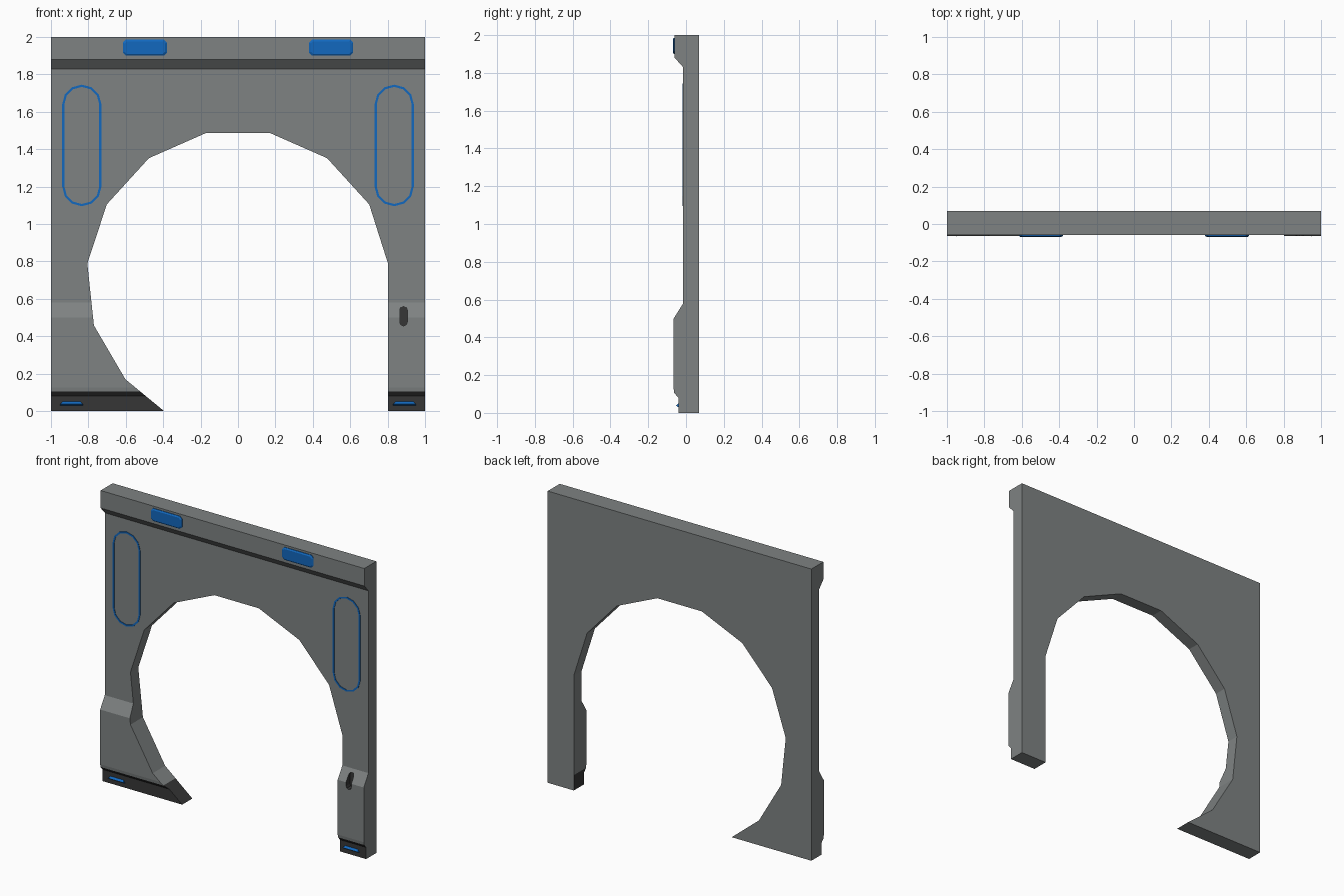
import bpy, bmesh, math

if "Cube" in bpy.data.objects:
    bpy.data.objects.remove(bpy.data.objects["Cube"])


def material(name, rgb):
    m = bpy.data.materials.new(name)
    m.diffuse_color = (*rgb, 1)
    m.use_nodes = True
    m.node_tree.nodes["Principled BSDF"].inputs["Base Color"].default_value = m.diffuse_color
    return m


GREY = material("wall grey", (0.21, 0.225, 0.225))
DARK = material("dark trim", (0.037, 0.037, 0.037))
BLUE = material("light blue", (0.006, 0.14, 0.52))


def make(name, bm, mats, index=0):
    bmesh.ops.recalc_face_normals(bm, faces=bm.faces)
    me = bpy.data.meshes.new(name)
    bm.to_mesh(me)
    bm.free()
    for m in mats:
        me.materials.append(m)
    for p in me.polygons:
        p.material_index = index
    ob = bpy.data.objects.new(name, me)
    bpy.context.collection.objects.link(ob)
    return ob


def loft(rings, closed=False):
    """Skin equal-length point loops; cap the ends, or join them when closed."""
    bm = bmesh.new()
    vs = [[bm.verts.new(p) for p in r] for r in rings]
    n = len(rings[0])
    pairs = list(zip(vs, vs[1:])) + ([(vs[-1], vs[0])] if closed else [])
    for a, b in pairs:
        for i in range(n):
            j = (i + 1) % n
            bm.faces.new((a[i], a[j], b[j], b[i]))
    if not closed:
        bm.faces.new(vs[0])
        bm.faces.new(vs[-1])
    return bm


def stadium(cx, cz, r, half, y, seg=6):
    """Upright rounded slot outline in the XZ plane."""
    pts = []
    for end in (0, 1):
        for k in range(seg + 1):
            a = math.pi * (end + k / seg)
            pts.append((cx + r * math.cos(a), y,
                        cz + (half if end == 0 else -half) + r * math.sin(a)))
    return pts


def chamfered(cx, cz, w, h, c, y):
    """Rectangle with cut corners in the XZ plane (half sizes w, h)."""
    q = [(w, h - c), (w - c, h), (c - w, h), (-w, h - c),
         (-w, c - h), (c - w, -h), (w - c, -h), (w, c - h)]
    return [(cx + x, y, cz + z) for x, z in q]


# Wall: side profile extruded across x
profile = [(0.07, 0), (0.07, 2), (-0.06, 2), (-0.06, 1.88), (-0.015, 1.83),
           (-0.015, 0.58), (-0.065, 0.50), (-0.065, 0.125), (-0.062, 0.105),
           (-0.04, 0.08), (-0.04, 0)]
wall = make("wall_panel", loft([[(x, y, z) for y, z in profile] for x in (-1, 1)]),
            [GREY, DARK])

# Cutters: broken 15-sided opening, and the dark slot in the right leg
arch = []
for k in range(10):
    a = math.radians(6 + 24 * k)
    arch.append((min(0.81 * math.cos(a), 0.802), 0.7 + 0.8 * math.sin(a) + 0.005))
arch += [(-0.347, -0.04), (0.802, -0.04)]
opening = make("opening_cutter",
               loft([[(x, y, z) for x, z in arch] for y in (-0.3, 0.3)]), [GREY, DARK])
slot = make("slot_cutter",
            loft([stadium(0.885, 0.508, 0.02, 0.033, y, 4) for y in (-0.2, -0.022)]),
            [GREY, DARK], 1)
for cutter in (opening, slot):
    mod = wall.modifiers.new("cut", 'BOOLEAN')
    mod.operation = 'DIFFERENCE'
    mod.solver = 'EXACT'
    mod.object = cutter
    cutter.hide_render = True
deps = bpy.context.evaluated_depsgraph_get()
cut = bpy.data.meshes.new_from_object(wall.evaluated_get(deps))
wall.modifiers.clear()
wall.data = cut
for cutter in (opening, slot):
    bpy.data.objects.remove(cutter)

# Dark footing on the front and inside faces below the lower ledge
bm = bmesh.new()
bm.from_mesh(cut)
bmesh.ops.bisect_plane(bm, geom=bm.verts[:] + bm.edges[:] + bm.faces[:],
                       plane_co=(0, 0, 0.105), plane_no=(0, 0, 1), dist=1e-5)
bm.normal_update()
for f in bm.faces:
    c = f.calc_center_median()
    inner = abs(f.normal.x) > 0.2 and abs(c.x) < 0.98
    if c.z < 0.106 and (f.normal.y < -0.2 or inner):
        f.material_index = 1
bm.to_mesh(cut)
bm.free()

for side, s in (("left", -1), ("right", 1)):
    # Thin glowing slot outline
    rings = [stadium(s * 0.835, 1.42, r, 0.22, y)
             for r, y in ((0.105, -0.012), (0.105, -0.018), (0.093, -0.018), (0.093, -0.012))]
    make(side + "_light_ring", loft(rings, True), [BLUE])

    # Upper lamp with bevelled rim
    make(side + "_upper_lamp", loft([
        chamfered(s * 0.498, 1.943, 0.118, 0.043, 0.016, -0.055),
        chamfered(s * 0.498, 1.943, 0.118, 0.043, 0.016, -0.064),
        chamfered(s * 0.498, 1.943, 0.108, 0.034, 0.012, -0.07)]), [BLUE])

    # Footing lamp: small ridge-shaped strip
    cx = s * 0.89
    make(side + "_foot_lamp", loft([
        [(cx - d * 0.062, -0.036, 0.027), (cx - d * 0.06, -0.053, 0.038),
         (cx - d * 0.045, -0.036, 0.054)] for d in (-1, 1)]), [BLUE])

    # Fine panel seam on the leg
    make(side + "_leg_seam", loft([
        chamfered(s * 0.948, 0.31, 0.0015, 0.1, 0.0005, y)
        for y in (-0.06, -0.0655)]), [GREY])
